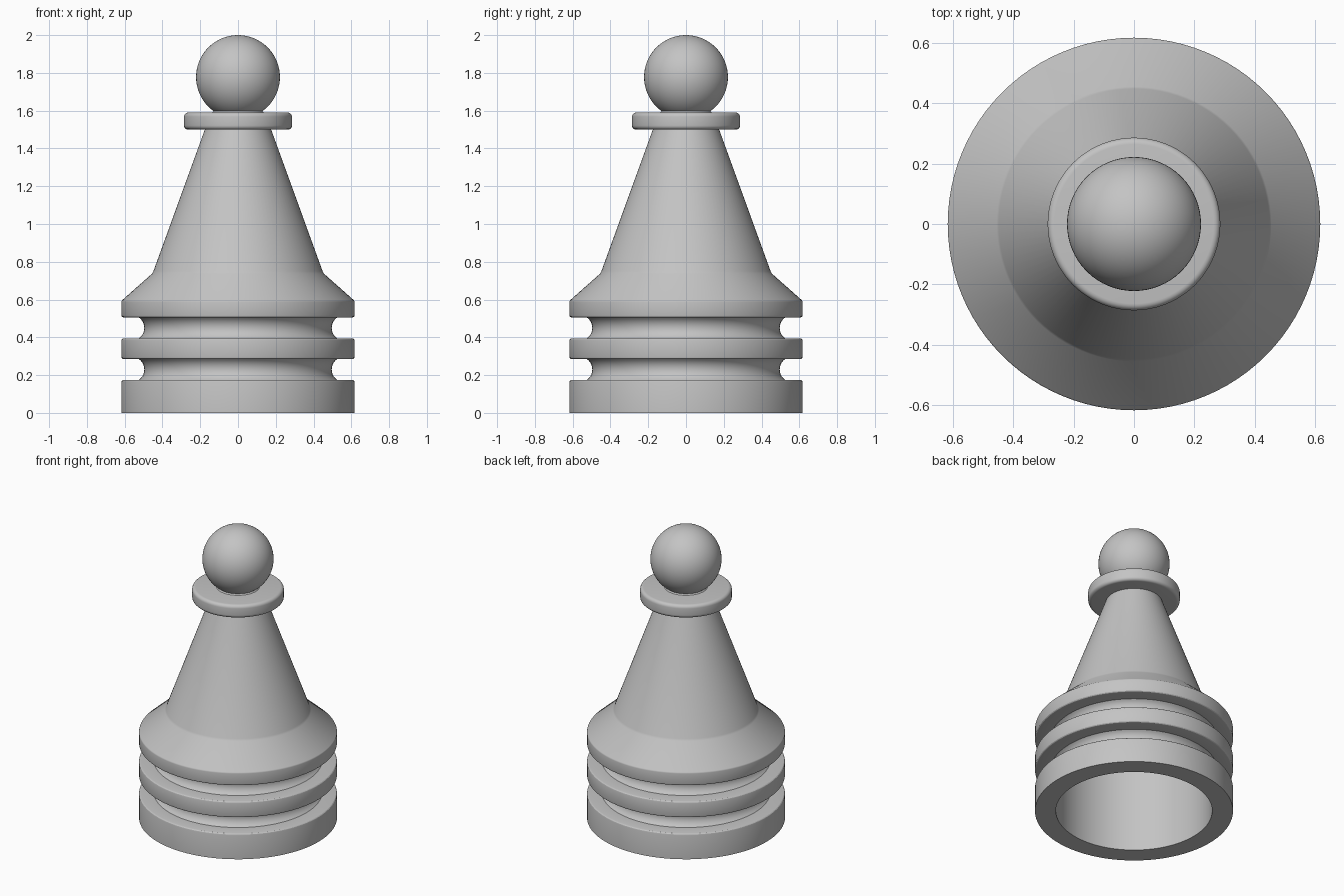
import bpy, bmesh
from math import pi, sin, cos, radians

cube = bpy.data.objects.get("Cube")
if cube:
    bpy.data.objects.remove(cube, do_unlink=True)

grey = bpy.data.materials.new("plain_grey")
grey.use_nodes = True
COLOUR = (0.55, 0.55, 0.55, 1)
grey.diffuse_color = COLOUR
grey.node_tree.nodes["Principled BSDF"].inputs["Base Color"].default_value = COLOUR


def arc(r, z, radius, start, end, steps):
    """Points on a circular arc in the profile plane, angles in degrees."""
    angles = [radians(start + (end - start) * i / steps) for i in range(steps + 1)]
    return [(r + radius * cos(a), z + radius * sin(a)) for a in angles]


def lathe(name, profile, segments=96, closed=False):
    """Turn an (r, z) profile around the z axis."""
    bm = bmesh.new()
    verts = [bm.verts.new((r, 0, z)) for r, z in profile]
    edges = [bm.edges.new(pair) for pair in zip(verts, verts[1:])]
    if closed:
        edges.append(bm.edges.new((verts[-1], verts[0])))
    bmesh.ops.spin(bm, geom=verts + edges, cent=(0, 0, 0), axis=(0, 0, 1),
                   angle=2 * pi, steps=segments, use_merge=True)
    bmesh.ops.remove_doubles(bm, verts=bm.verts, dist=0.0001)
    bmesh.ops.recalc_face_normals(bm, faces=bm.faces)
    mesh = bpy.data.meshes.new(name)
    bm.to_mesh(mesh)
    bm.free()
    obj = bpy.data.objects.new(name, mesh)
    bpy.context.collection.objects.link(obj)
    finish(obj)
    return obj


def finish(obj):
    obj.data.materials.clear()
    obj.data.materials.append(grey)
    bpy.ops.object.select_all(action="DESELECT")
    obj.select_set(True)
    bpy.context.view_layer.objects.active = obj
    bpy.ops.object.shade_smooth_by_angle(angle=radians(28))


# Hollow grooved base and tapering body, as one turned shell
R, B = 0.617, 0.012
profile = [(0, 0.6), (0.487, 0.6), (0.487, 0), (R, 0)]
for low, high in ((0.175, 0.285), (0.395, 0.505)):
    mid = (low + high) / 2
    profile += arc(R - B, low - B, B, 0, 90, 3)
    profile += arc(0.563, mid, 0.067, 235, 125, 10)
    profile += arc(R - B, high + B, B, -90, 0, 3)
profile += arc(R - B, 0.588, B, 0, 45, 2)
profile += [(0.455, 0.737), (0.448, 0.75), (0.172, 1.51), (0, 1.51)]
lathe("base_and_body", profile)

# Rounded collar
C = 0.022
collar = [(0, 1.5)] + arc(0.286 - C, 1.5 + C, C, -90, 0, 5)
collar += arc(0.286 - C, 1.59 - C, C, 0, 90, 5) + [(0, 1.59)]
lathe("collar", collar)

# Small flared foot under the head
lathe("head_foot", [(0, 1.585), (0.14, 1.585), (0.122, 1.605), (0, 1.605)])

# Round head
bpy.ops.mesh.primitive_uv_sphere_add(segments=64, ring_count=32, radius=0.222,
                                     location=(0, 0, 1.778))
head = bpy.context.object
head.name = "head"
finish(head)
